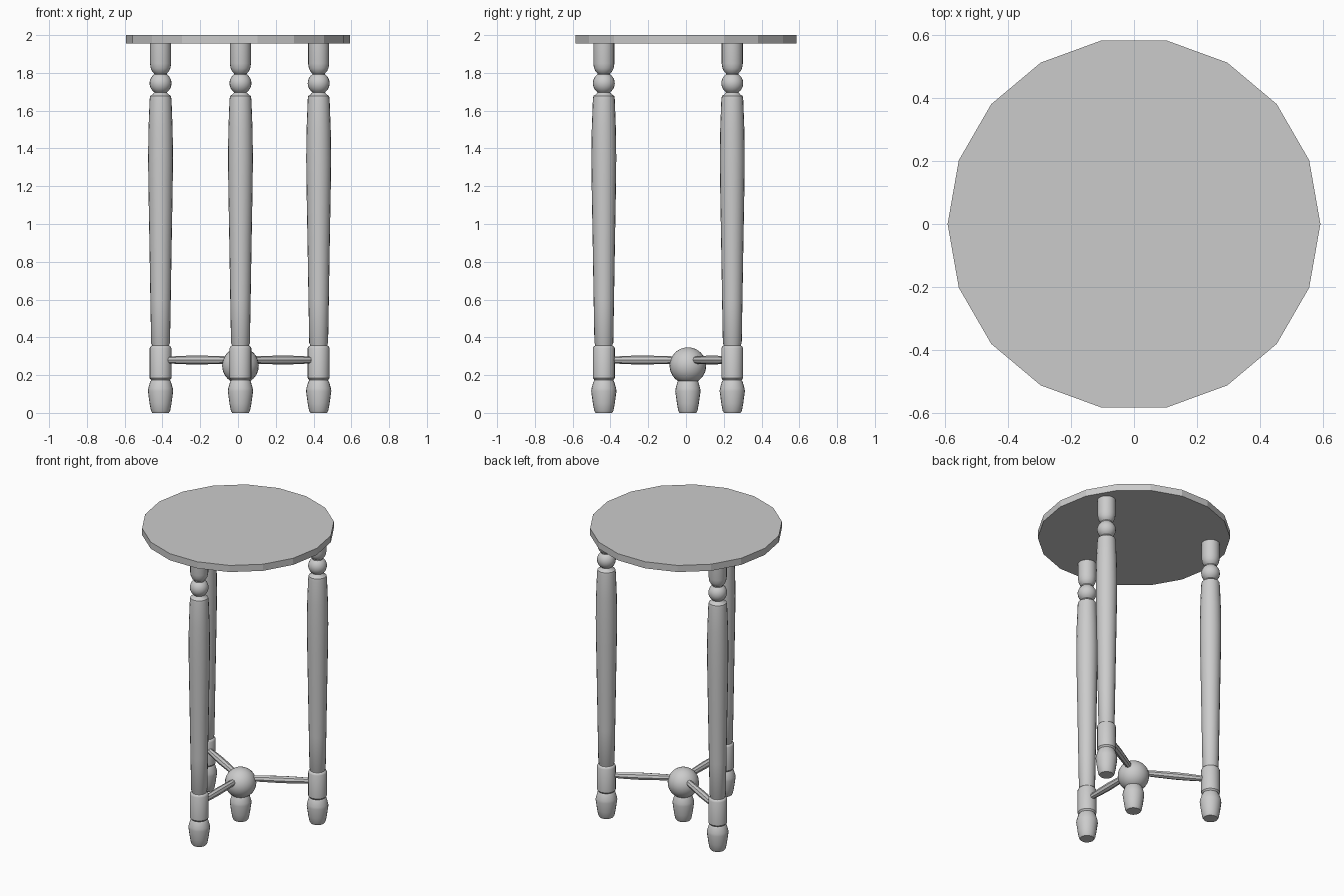
import bpy, bmesh, math
from mathutils import Vector

if "Cube" in bpy.data.objects:
    bpy.data.objects.remove(bpy.data.objects["Cube"])


def lathe(name, profile, loc, sides=20, axis=(0, 0, 1), smooth=35):
    """Turn a (radius, height) profile around an axis into a capped solid."""
    bm = bmesh.new()
    rings = []
    for r, z in profile:
        rings.append([bm.verts.new((r * math.cos(2 * math.pi * i / sides),
                                    r * math.sin(2 * math.pi * i / sides), z))
                      for i in range(sides)])
    for a, b in zip(rings, rings[1:]):
        for i in range(sides):
            j = (i + 1) % sides
            bm.faces.new((a[i], a[j], b[j], b[i]))
    bm.faces.new(rings[0][::-1])
    bm.faces.new(rings[-1])
    me = bpy.data.meshes.new(name)
    bm.to_mesh(me)
    bm.free()
    ob = bpy.data.objects.new(name, me)
    bpy.context.collection.objects.link(ob)
    ob.location = loc
    ob.rotation_mode = 'QUATERNION'
    ob.rotation_quaternion = Vector(axis).to_track_quat('Z', 'Y')
    if smooth:
        bpy.ops.object.select_all(action='DESELECT')
        ob.select_set(True)
        bpy.context.view_layer.objects.active = ob
        bpy.ops.object.shade_smooth_by_angle(angle=math.radians(smooth))
    return ob


def ball_profile(r, z, a0, a1, n):
    """Arc of a sphere from latitude a0 to a1 (degrees)."""
    angles = [math.radians(a0 + (a1 - a0) * i / n) for i in range(n + 1)]
    return [(r * math.cos(a), z + r * math.sin(a)) for a in angles]


# Profiles of the turned parts
foot = [(.044, 0), (.051, .012), (.058, .05), (.067, .115), (.065, .13),
        (.055, .165), (.05, .172)]
block = [(.05, .174), (.058, .184), (.058, .342), (.053, .352), (.046, .356)]
shaft = [(.046, .362), (.050, .37), (.054, .60), (.059, .90), (.064, 1.18),
         (.066, 1.35), (.064, 1.50), (.058, 1.66), (.055, 1.678), (.042, 1.686)]
bead = ball_profile(.058, 1.745, -55, 55, 10)
cup = [(.034, 1.798), (.044, 1.808), (.052, 1.825), (.056, 1.85), (.056, 1.957)]

# Table top
lathe("table_top", [(.593, 1.955), (.593, 2.0)], (0, 0, 0), 18, smooth=0)

# Central ball on its own foot
hub = Vector((.013, .01, 0))
lathe("hub_foot", foot + [(.05, .18)], hub)
lathe("hub_ball", ball_profile(.097, .25, -88, 88, 16), hub, 24)

# Three turned legs, each joined to the ball by a stretcher
legs = {"front": (.013, -.435), "left": (-.41, .245), "right": (.427, .245)}
for side, (x, y) in legs.items():
    leg = Vector((x, y, 0))
    lathe(side + "_leg", foot + block + shaft + bead + cup, leg)
    span = leg - hub
    length = span.length - .045
    rod = [(.018, .04), (.021, length * .3), (.024, length * .6),
           (.022, length * .8), (.018, length)]
    lathe(side + "_stretcher", rod, hub + Vector((0, 0, .28)), 8, span, 30)
